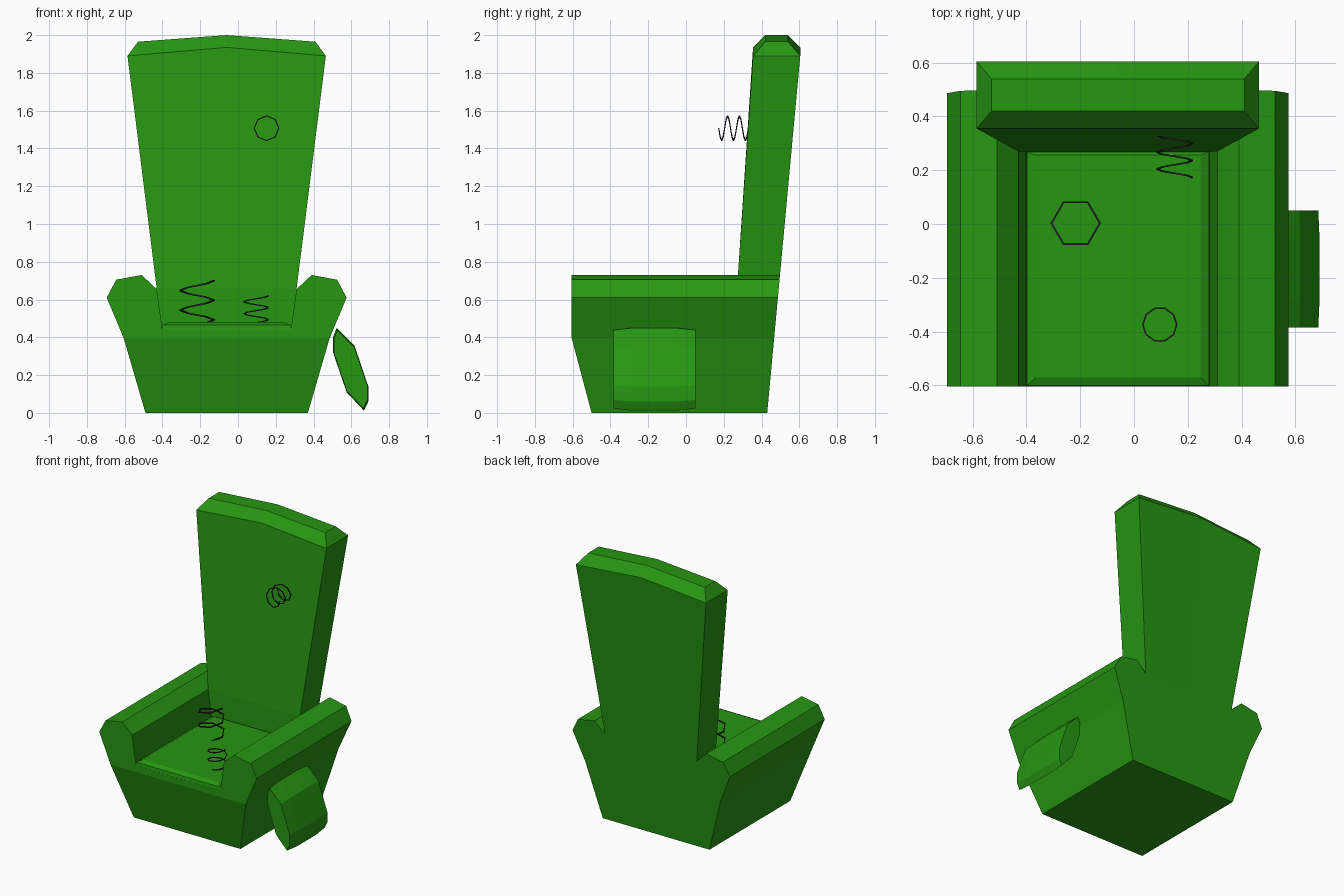
import bpy, bmesh, math
from mathutils import Matrix, Vector

if "Cube" in bpy.data.objects:
    bpy.data.objects.remove(bpy.data.objects["Cube"])

CX = -0.06  # symmetry plane of the chair


def material(name, rgb):
    m = bpy.data.materials.new(name)
    m.diffuse_color = (*rgb, 1)
    m.use_nodes = True
    m.node_tree.nodes["Principled BSDF"].inputs["Base Color"].default_value = m.diffuse_color
    return m


green = material("green", (0.02, 0.31, 0.006))
dark = material("dark wire", (0.03, 0.02, 0.035))


def build(name, verts, faces, mat):
    bm = bmesh.new()
    vs = [bm.verts.new(v) for v in verts]
    for f in faces:
        bm.faces.new([vs[i] for i in f])
    bmesh.ops.recalc_face_normals(bm, faces=bm.faces)
    me = bpy.data.meshes.new(name)
    bm.to_mesh(me)
    bm.free()
    me.materials.append(mat)
    ob = bpy.data.objects.new(name, me)
    bpy.context.collection.objects.link(ob)
    return ob


def loft(name, rings, mat):
    n = len(rings[0])
    verts = [p for r in rings for p in r]
    faces = [list(range(n)), list(range(len(verts) - n, len(verts)))]
    for k in range(len(rings) - 1):
        for i in range(n):
            j = (i + 1) % n
            faces.append([k*n + i, k*n + j, k*n + n + j, k*n + n + i])
    return build(name, verts, faces, mat)


def back_y(z):
    return 0.43 + 0.0926 * z


# Base with both armrests: one half profile, mirrored, run front to back
half = [(0.43, 0), (0.545, 0.395), (0.635, 0.61), (0.585, 0.705),
        (0.45, 0.73), (0.37, 0.655), (0.34, 0.44)]
prof = [(CX + w, z) for w, z in half] + [(CX - w, z) for w, z in reversed(half)]
n = len(prof)
front = [(x, -0.5 - 0.105 * min(z / 0.395, 1), z) for x, z in prof]
back = [(x, back_y(z), z) for x, z in prof]
faces = [[i, (i + 1) % n, n + (i + 1) % n, n + i] for i in range(n)]
faces += [[0, 1, 12, 13], [1, 6, 7, 12], [1, 2, 3, 4, 5, 6],
          [7, 8, 9, 10, 11, 12], list(range(n, 2 * n))]
build("base_and_arms", front + back, faces, green)

# Backrest: flares upward, peaked and chamfered top
rows = [(0.34, 0.44, 0.27, 0.44), (0.37, 0.655, 0.27, 0.655),
        (0.525, 1.89, 0.355, 1.935), (0.47, 1.965, 0.42, 2.0)]
rings = []
for i, (w, z, yf, zm) in enumerate(rows):
    yb = 0.54 if i == 3 else back_y(z)
    rings.append([(CX - w, yf, z), (CX, yf, zm), (CX + w, yf, z),
                  (CX + w, yb, z), (CX, yb, zm), (CX - w, yb, z)])
loft("backrest", rings, green)

# Seat cushion: thin slab with bevelled rim
rings = []
for inset, z in [(0, 0.435), (0.004, 0.465), (0.035, 0.48)]:
    a, b, c, d = CX - 0.342 + inset, CX + 0.342 - inset, -0.605 + inset, 0.27 - inset * 0.4
    rings.append([(a, c, z), (b, c, z), (b, d, z), (a, d, z)])
loft("seat_cushion", rings, green)

# Side lever: slightly barrelled paddle
paddle = [(0.522, 0.45), (0.503, 0.40), (0.503, 0.32), (0.575, 0.11),
          (0.667, 0.012), (0.69, 0.06), (0.69, 0.14), (0.617, 0.355)]
mx, mz = 0.597, 0.23
rings = [[(mx + (x - mx) * s, y, mz + (z - mz) * s) for x, z in paddle]
         for y, s in [(-0.385, 0.95), (-0.28, 1), (-0.055, 1), (0.05, 0.95)]]
loft("side_lever", rings, green)


# Burst springs: right-handed coils swept with a square wire
def spring(name, base, radius, height, turns, sides, tilt=0.0, wire=0.004):
    m = Matrix.Translation(base) @ Matrix.Rotation(tilt, 4, 'X')
    steps = round(turns * sides)
    rings = []
    for k in range(steps + 1):
        a = 2 * math.pi * (k - steps) / sides
        ring = []
        for dr, dz in [(-1, -1), (1, -1), (1, 1), (-1, 1)]:
            r = radius + dr * wire
            ring.append(m @ Vector((r * math.cos(a), r * math.sin(a),
                                    height * k / steps + dz * wire)))
        rings.append(ring)
    loft(name, rings, dark)


spring("seat_spring_large", (-0.217, 0.003, 0.475), 0.09, 0.225, 2.1, 6, 0, 0.004)
spring("seat_spring_small", (0.096, -0.374, 0.475), 0.063, 0.145, 2.3, 10, 0, 0.003)
spring("back_spring", (0.151, 0.33, 1.507), 0.065, 0.157, 2.5, 8, math.pi / 2, 0.003)
